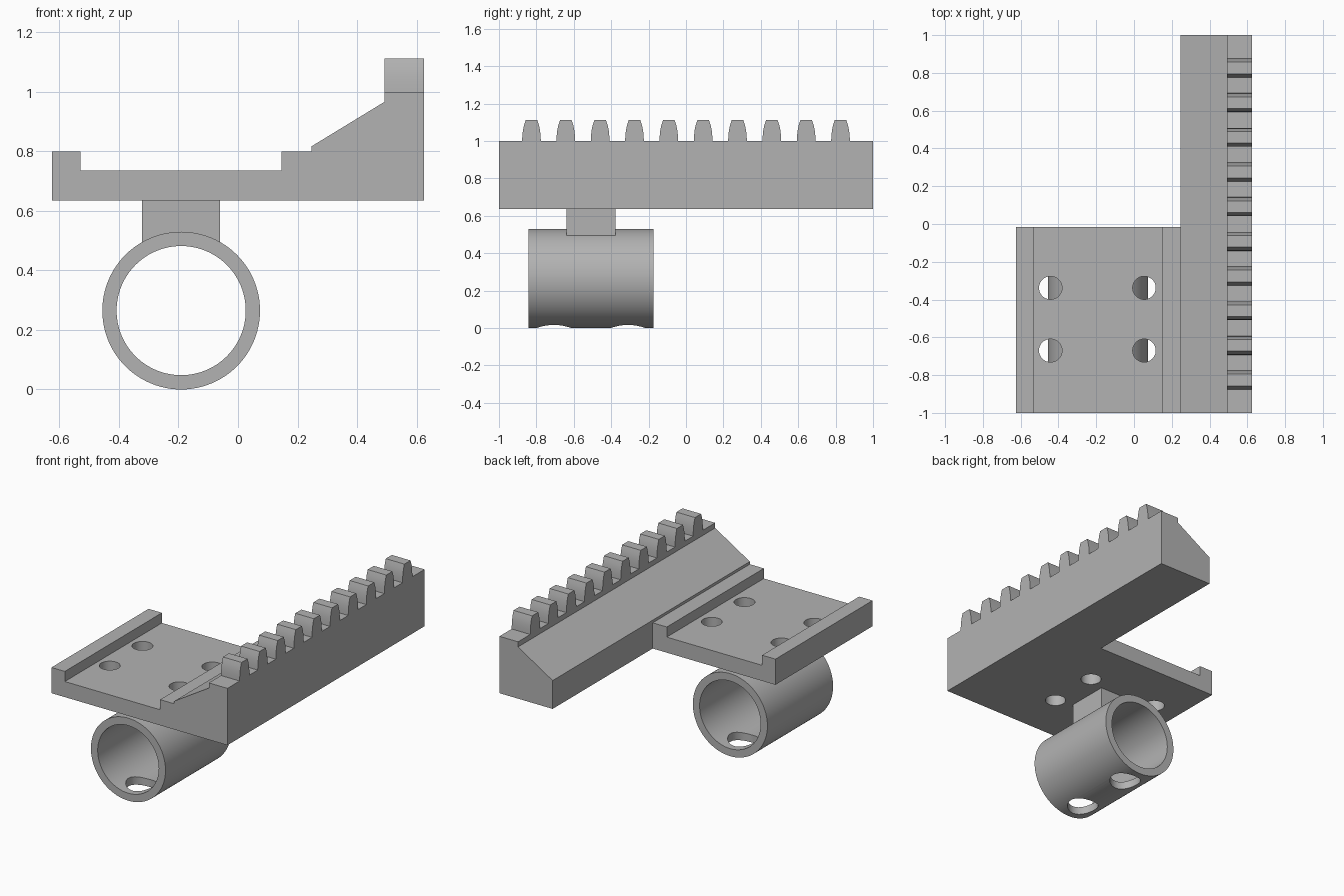
import bpy, bmesh, math
from mathutils import Matrix

old = bpy.data.objects.get("Cube")
if old:
    bpy.data.objects.remove(old, do_unlink=True)

grey = bpy.data.materials.new("plain grey")
grey.use_nodes = True
COLOR = (0.45, 0.45, 0.45, 1)
grey.diffuse_color = COLOR
grey.node_tree.nodes["Principled BSDF"].inputs["Base Color"].default_value = COLOR


def finish(name, bm):
    bmesh.ops.recalc_face_normals(bm, faces=bm.faces)
    mesh = bpy.data.meshes.new(name)
    bm.to_mesh(mesh)
    bm.free()
    mesh.materials.append(grey)
    obj = bpy.data.objects.new(name, mesh)
    bpy.context.collection.objects.link(obj)
    return obj


def prism(name, points, depth):
    """Extrude a closed outline of 3D points along a vector."""
    bm = bmesh.new()
    face = bm.faces.new([bm.verts.new(p) for p in points])
    new = bmesh.ops.extrude_face_region(bm, geom=[face])["geom"]
    bmesh.ops.translate(bm, vec=depth, verts=[v for v in new if isinstance(v, bmesh.types.BMVert)])
    return finish(name, bm)


def cylinder(name, center, radius, length, axis="Z", sides=48):
    bm = bmesh.new()
    turn = Matrix.Rotation(math.pi / 2, 4, "X") if axis == "Y" else Matrix()
    bmesh.ops.create_cone(bm, cap_ends=True, segments=sides, radius1=radius, radius2=radius,
                          depth=length, matrix=Matrix.Translation(center) @ turn)
    return finish(name, bm)


def activate(obj):
    bpy.ops.object.select_all(action="DESELECT")
    obj.select_set(True)
    bpy.context.view_layer.objects.active = obj


def combine(obj, other, operation="DIFFERENCE"):
    mod = obj.modifiers.new("cut", "BOOLEAN")
    mod.operation, mod.object, mod.solver = operation, other, "EXACT"
    activate(obj)
    bpy.ops.object.modifier_apply(modifier=mod.name)
    bpy.data.objects.remove(other, do_unlink=True)


def smooth(obj):
    activate(obj)
    bpy.ops.object.shade_smooth_by_angle(angle=math.radians(30))


BOTTOM = 0.635

# Long rack bar with sloped shoulder
rack_outline = [(0.247, BOTTOM), (0.625, BOTTOM), (0.625, 1.0), (0.493, 1.0),
                (0.493, 0.967), (0.247, 0.817)]
body = prism("rack_and_plate", [(x, -1, z) for x, z in rack_outline], (0, 2, 0))

# Channelled mounting plate, merged into the bar
plate_outline = [(-0.625, BOTTOM), (0.3, BOTTOM), (0.3, 0.8), (0.147, 0.8),
                 (0.147, 0.735), (-0.53, 0.735), (-0.53, 0.8), (-0.625, 0.8)]
plate = prism("plate", [(x, -1, z) for x, z in plate_outline], (0, 0.985, 0))
combine(body, plate, "UNION")

# Four screw holes
for x in (-0.442, 0.054):
    for y in (-0.67, -0.338):
        combine(body, cylinder("screw_hole", (x, y, 0.7), 0.061, 0.4))
smooth(body)

# Rack teeth with curved flanks
flank = [(0.05, 1.0), (0.049, 1.025), (0.046, 1.055), (0.04, 1.085), (0.031, 1.112)]
outline = flank + [(-y, z) for y, z in reversed(flank)]
PITCH = 0.1836
teeth = prism("rack_teeth", [(0.493, y - 4.5 * PITCH, z) for y, z in outline], (0.132, 0, 0))
array = teeth.modifiers.new("row", "ARRAY")
array.count = 10
array.use_relative_offset = False
array.use_constant_offset = True
array.constant_offset_displace = (0, PITCH, 0)
activate(teeth)
bpy.ops.object.modifier_apply(modifier=array.name)
smooth(teeth)

# Clamp tube with two access holes underneath
TX, TY, R = -0.191, -0.508, 0.265
tube = cylinder("clamp_tube", (TX, TY, R), R, 0.666, "Y", 96)
combine(tube, cylinder("bore", (TX, TY, R), 0.217, 1, "Y", 96))
for side in (-1, 1):
    combine(tube, cylinder("access_hole", (TX, TY + side * 0.198, 0.05), 0.092, 0.3))
smooth(tube)

# Square post joining tube and plate
prism("post", [(x, y, 0.492) for x, y in
               ((-0.323, -0.64), (-0.06, -0.64), (-0.06, -0.376), (-0.323, -0.376))],
      (0, 0, BOTTOM - 0.492))
